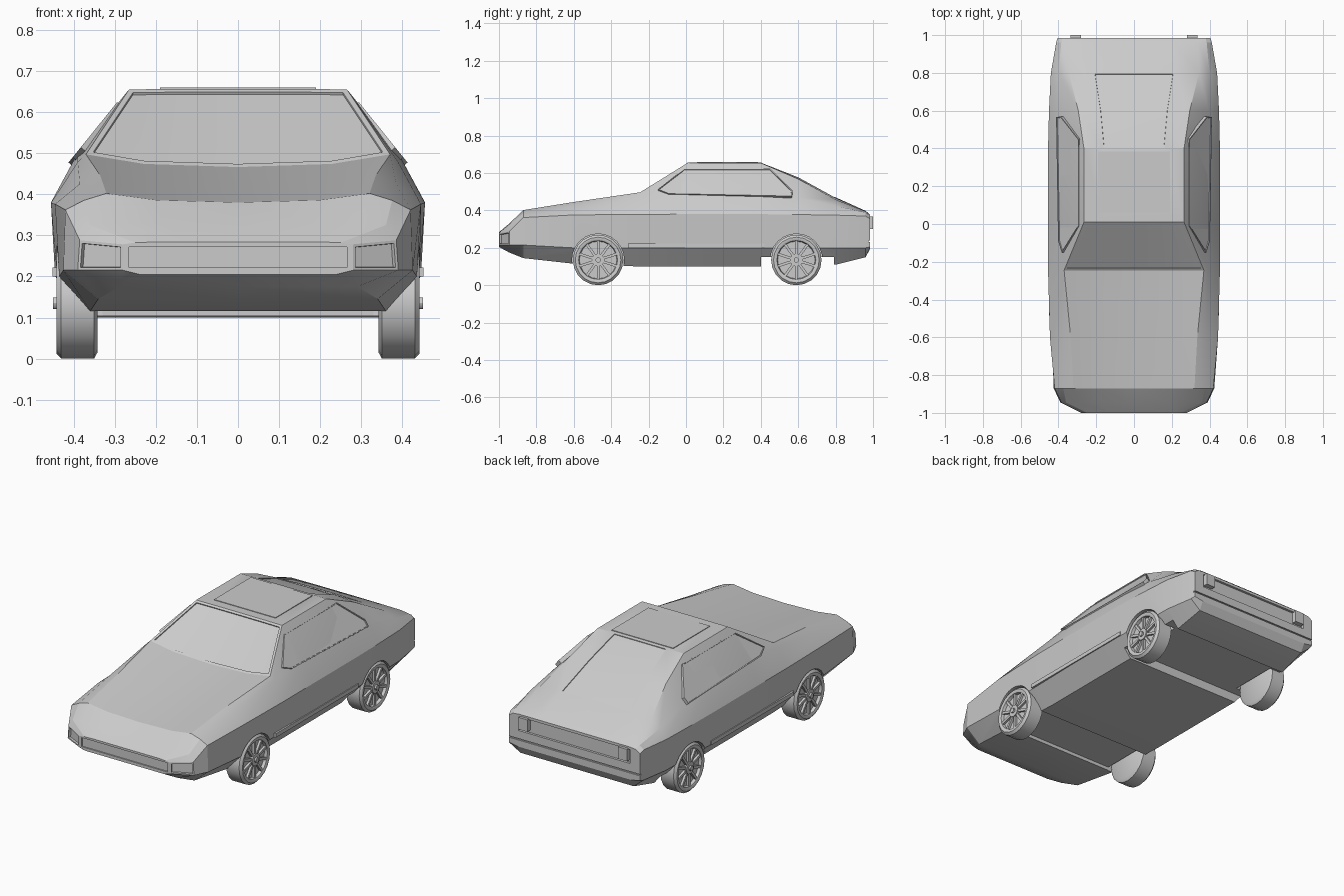
import bpy, bmesh, math
from mathutils import Vector, Matrix

if "Cube" in bpy.data.objects:
    bpy.data.objects.remove(bpy.data.objects["Cube"])


def finish(name, bm):
    bmesh.ops.recalc_face_normals(bm, faces=bm.faces)
    me = bpy.data.meshes.new(name)
    bm.to_mesh(me)
    bm.free()
    ob = bpy.data.objects.new(name, me)
    bpy.context.collection.objects.link(ob)
    return ob


def smooth(ob, deg=22):
    bpy.ops.object.select_all(action='DESELECT')
    ob.select_set(True)
    bpy.context.view_layer.objects.active = ob
    bpy.ops.object.shade_smooth_by_angle(angle=math.radians(deg))


def add_box(bm, lo, hi):
    lo, hi = Vector(lo), Vector(hi)
    m = Matrix.Translation((lo + hi) / 2) @ Matrix.Diagonal((*(hi - lo), 1))
    bmesh.ops.create_cube(bm, size=1, matrix=m)


def box(name, lo, hi):
    bm = bmesh.new()
    add_box(bm, lo, hi)
    return finish(name, bm)


def cut(target, cutter):
    cutter.hide_render = True
    mod = target.modifiers.new("cut", 'BOOLEAN')
    mod.operation = 'DIFFERENCE'
    mod.solver = 'EXACT'
    mod.object = cutter
    bpy.context.view_layer.objects.active = target
    bpy.ops.object.modifier_apply(modifier=mod.name)
    bpy.data.objects.remove(cutter)


# Body: cross sections along y
# y, bottom z, bottom x, sill x z, belt x z, shoulder x z, top edge x z, centre z
sections = [
    (-1.00, .205, .24, .28, .215, .28, .278, .25, .282, .20, .284, .284),
    (-.945, .175, .29, .39, .215, .385, .288, .36, .325, .30, .330, .330),
    (-.87, .145, .34, .425, .215, .42, .362, .375, .385, .32, .402, .38),
    (-.60, .115, .36, .435, .20, .445, .376, .385, .425, .335, .445, .415),
    (-.245, .10, .36, .44, .20, .455, .379, .39, .478, .37, .497, .466),
    (.01, .10, .36, .445, .20, .455, .38, .39, .50, .265, .655, .656),
    (.40, .10, .36, .445, .20, .455, .38, .39, .495, .265, .654, .656),
    (.60, .105, .36, .44, .20, .45, .378, .395, .468, .295, .568, .580),
    (.80, .11, .36, .435, .20, .44, .375, .40, .425, .345, .458, .470),
    (.96, .15, .35, .41, .20, .412, .37, .385, .388, .34, .396, .398),
    (.985, .195, .35, .405, .205, .405, .355, .38, .373, .34, .377, .377),
]
bm = bmesh.new()
rings = []
for y, zb, xb, xl, zl, xm, zm, xs, zs, xt, zt, zc in sections:
    half = [(0, zb), (xb, zb), (xl, zl), (xm, zm), (xs, zs), (xt, zt),
            (xt * .62, zc + .25 * (zt - zc)), (0, zc)]
    pts = half + [(-x, z) for x, z in half[-2:0:-1]]
    rings.append([bm.verts.new((x, y, z)) for x, z in pts])
n = len(rings[0])
quad = {}
for i, (a, b) in enumerate(zip(rings, rings[1:])):
    for k in range(n):
        j = (k + 1) % n
        quad[i, k] = bm.faces.new((a[k], a[j], b[j], b[k]))
bm.faces.new(rings[0])
bm.faces.new(rings[-1])
bmesh.ops.recalc_face_normals(bm, faces=bm.faces)


def inset(keys, thickness, depth):
    bmesh.ops.inset_region(bm, faces=[quad[k] for k in keys], thickness=thickness,
                           use_even_offset=True)
    bmesh.ops.inset_region(bm, faces=[quad[k] for k in keys], thickness=.001, depth=depth,
                           use_even_offset=True)


inset([(4, k) for k in (5, 6, 7, 8)], .013, -.006)                  # windscreen
inset([(i, k) for i in (6, 7) for k in (6, 7)], .006, -.004)        # rear window
inset([(0, 2)], .007, -.012)                                        # headlights
inset([(0, 11)], .007, -.012)
body = finish("body", bm)

# Wheel bays, arches, grille and tail panel cut out of the body
WHEELS, R = (-.47, .59), .135
cut(body, box("front_bay", (-.6, -.605, 0), (.6, -.335, .135)))
cut(body, box("rear_bay", (-.6, .40, 0), (.6, .79, .15)))
for s in (-1, 1):
    for y in WHEELS:
        arch = bmesh.new()
        m = Matrix.Translation((s * .43, y, R)) @ Matrix.Rotation(math.pi / 2, 4, 'Y')
        bmesh.ops.create_cone(arch, cap_ends=True, segments=24, radius1=R + .005,
                              radius2=R + .005, depth=.2, matrix=m)
        cut(body, finish("arch", arch))
cut(body, box("grille_slot", (-.265, -1.1, .222), (.265, -.993, .272)))
cut(body, box("tail_slot", (-.345, .972, .285), (.345, 1.1, .362)))
cut(body, box("bumper_groove", (-.5, .977, .232), (.5, 1.1, .24)))
smooth(body)

# Side windows: raised frames with sunken glass
outline = [(-.15, .512), (-.01, .622), (.45, .622), (.57, .505), (.565, .475), (-.09, .488)]
normal = Vector((.155, 0, .125)).normalized()
for s, side in ((1, "right"), (-1, "left")):
    bm = bmesh.new()
    flip = Vector((s, 1, 1))
    outer = [Vector((.39 - (z - .5) * .806, y, z)) + normal * .003 for y, z in outline]
    vo = [bm.verts.new(p * flip) for p in outer]
    vi = [bm.verts.new((p - normal * .05) * flip) for p in outer]
    glass = bm.faces.new(vo)
    bm.faces.new(vi)
    for k in range(6):
        j = (k + 1) % 6
        bm.faces.new((vo[k], vo[j], vi[j], vi[k]))
    bmesh.ops.recalc_face_normals(bm, faces=bm.faces)
    bmesh.ops.inset_region(bm, faces=[glass], thickness=.006)
    bmesh.ops.inset_region(bm, faces=[glass], thickness=.001, depth=-.005)
    finish(side + "_window", bm)
    # Side moulding and tail light
    box(side + "_moulding", (s * .42, -.31, .20), (s * .451, .42, .222))
    box(side + "_tail_light", (s * .28, .96, .30), (s * .335, 1.0, .367))

# Roof panel
box("roof_panel", (-.19, .06, .64), (.19, .385, .659))

# Wheel: turned tyre and dished rim, with spokes and a hub
profile = [(-.05, .12), (-.042, R), (.038, R), (.05, .122), (.05, .112),
           (.046, .104), (.03, .10)]
SEG = 20
bm = bmesh.new()
loops = [[bm.verts.new((x, r * math.cos(a), r * math.sin(a)))
          for a in (2 * math.pi * k / SEG for k in range(SEG))] for x, r in profile]
for a, b in zip(loops, loops[1:]):
    for k in range(SEG):
        j = (k + 1) % SEG
        bm.faces.new((a[k], a[j], b[j], b[k]))
bm.faces.new(loops[0])
bm.faces.new(loops[-1])
for k in range(10):
    m = (Matrix.Rotation(2 * math.pi * k / 10, 4, 'X')
         @ Matrix.Translation((.034, 0, .066)) @ Matrix.Diagonal((.018, .014, .076, 1)))
    bmesh.ops.create_cube(bm, size=1, matrix=m)
for r, d in ((.034, .026), (.014, .036)):
    m = Matrix.Translation((.028 + d / 2 - .006, 0, 0)) @ Matrix.Rotation(math.pi / 2, 4, 'Y')
    bmesh.ops.create_cone(bm, cap_ends=True, segments=12, radius1=r, radius2=r,
                          depth=d, matrix=m)
wheel = finish("front_right_wheel", bm)
wheel.location = (.392, WHEELS[0], R)
smooth(wheel, 30)
for name, s, y in (("front_left_wheel", -1, WHEELS[0]), ("rear_right_wheel", 1, WHEELS[1]),
                   ("rear_left_wheel", -1, WHEELS[1])):
    ob = bpy.data.objects.new(name, wheel.data)
    bpy.context.collection.objects.link(ob)
    ob.location = (s * .392, y, R)
    ob.rotation_euler.z = 0 if s > 0 else math.pi
